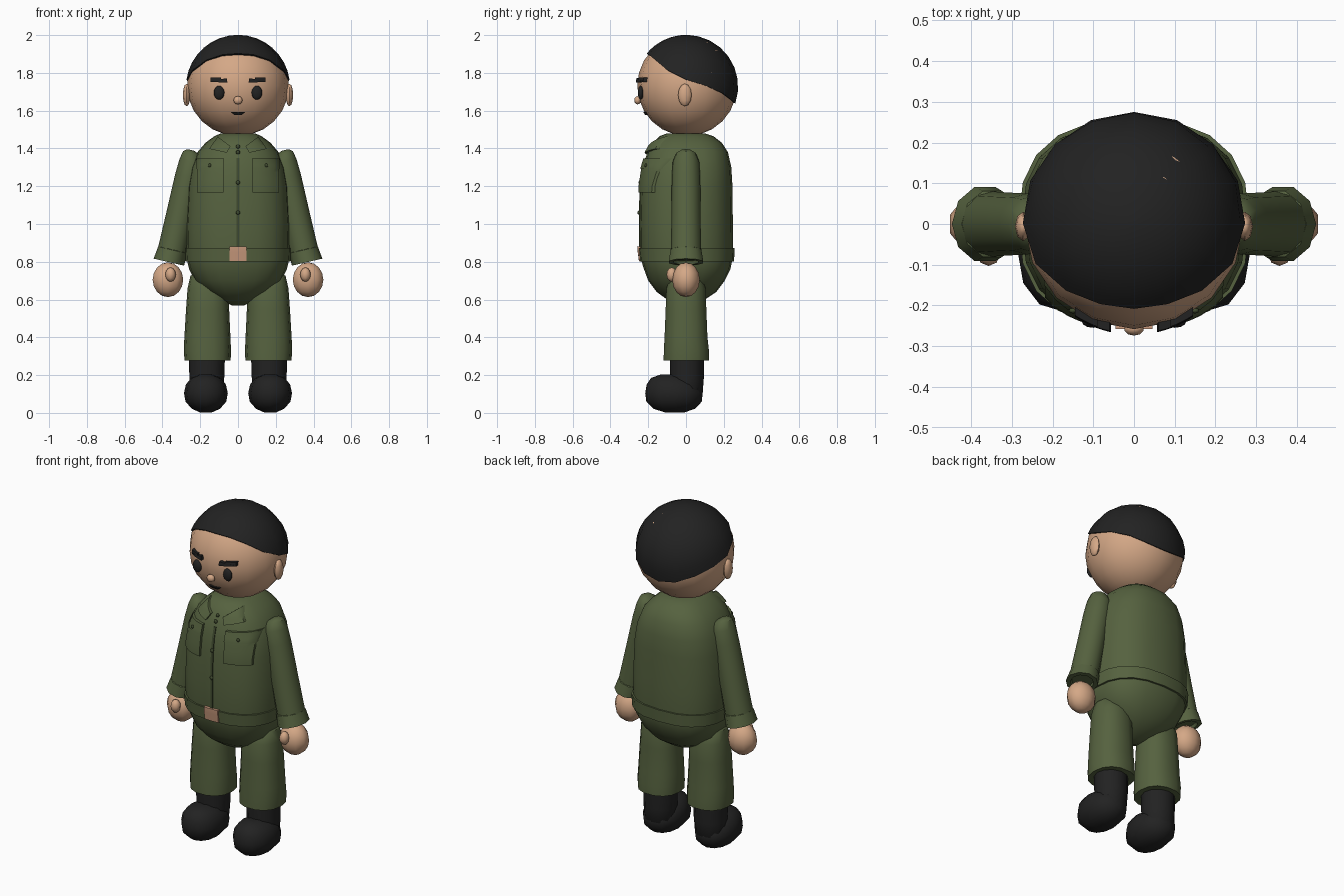
import bpy, bmesh, math
from mathutils import Matrix

if "Cube" in bpy.data.objects:
    bpy.data.objects.remove(bpy.data.objects["Cube"])


def material(name, rgb):
    m = bpy.data.materials.new(name)
    m.diffuse_color = (*rgb, 1)
    m.use_nodes = True
    m.node_tree.nodes["Principled BSDF"].inputs["Base Color"].default_value = m.diffuse_color
    return m


SKIN = material("skin", (0.66, 0.39, 0.24))
GREEN = material("uniform green", (0.092, 0.122, 0.05))
SEAM = material("dark green", (0.05, 0.068, 0.028))
BLACK = material("black", (0.016, 0.016, 0.016))
BRASS = material("buckle copper", (0.60, 0.33, 0.21))


def finish(name, bm, mat, angle=40):
    bmesh.ops.recalc_face_normals(bm, faces=bm.faces)
    me = bpy.data.meshes.new(name)
    bm.to_mesh(me)
    bm.free()
    me.materials.append(mat)
    me.shade_smooth()
    me.set_sharp_from_angle(angle=math.radians(angle))
    ob = bpy.data.objects.new(name, me)
    bpy.context.collection.objects.link(ob)
    return ob


def skin_rows(bm, rows):
    """Bridge closed rows of points and cap both ends."""
    vs = [[bm.verts.new(p) for p in r] for r in rows]
    n = len(vs[0])
    for a, b in zip(vs, vs[1:]):
        for i in range(n):
            j = (i + 1) % n
            bm.faces.new((a[i], a[j], b[j], b[i]))
    bm.faces.new(vs[0])
    bm.faces.new(vs[-1])


def loft(name, rings, mat, sides=16, power=2.0, tilt=0.0, side=1, angle=40):
    """Rings are (x, y, z, rx, ry); tilt leans the cross-sections about y."""
    bm, rows = bmesh.new(), []
    for x, y, z, rx, ry in rings:
        row = []
        for i in range(sides):
            a = 2 * math.pi * i / sides
            c, s = math.cos(a), math.sin(a)
            u = rx * math.copysign(abs(c) ** (2 / power), c)
            v = ry * math.copysign(abs(s) ** (2 / power), s)
            row.append((side * (x + u * math.cos(tilt)), y + v, z + u * math.sin(tilt)))
        rows.append(row)
    skin_rows(bm, rows)
    return finish(name, bm, mat, angle)


def ball(name, loc, size, mat, seg=16, rings=12, angle=60):
    bm = bmesh.new()
    bmesh.ops.create_uvsphere(bm, u_segments=seg, v_segments=rings, radius=1,
                              matrix=Matrix.Translation(loc) @ Matrix.Diagonal((*size, 1)))
    return finish(name, bm, mat, angle)


def lerp_table(table, t):
    for a, b in zip(table, table[1:]):
        if t <= b[0]:
            k = max(0, (t - a[0]) / (b[0] - a[0]))
            return [p + (q - p) * k for p, q in zip(a, b)]
    return list(table[-1])


# Torso outline: height, half width, front, back
TORSO = [(.568, .03, -.03, .03), (.60, .10, -.10, .10), (.64, .165, -.155, .16),
         (.70, .23, -.20, .205), (.76, .258, -.222, .235), (.80, .268, -.235, .243),
         (.87, .275, -.244, .249), (1.0, .276, -.246, .248), (1.2, .266, -.242, .246),
         (1.3, .248, -.228, .24), (1.38, .215, -.205, .222), (1.43, .172, -.176, .19),
         (1.465, .125, -.14, .145), (1.48, .09, -.10, .10)]
POWER = 2.5


def torso_ring(z, grow=0.0):
    _, w, f, b = lerp_table(TORSO, z)
    return (0, (f + b) / 2, z, w + grow, (b - f) / 2 + grow)


def torso_front(x, z):
    _, cy, _, rx, ry = torso_ring(z)
    return cy - ry * max(0, 1 - (abs(x) / rx) ** POWER) ** (1 / POWER)


HEAD = (0, .006, 1.732)
HEAD_R = .266


def head_front(x, z):
    return HEAD[1] - math.sqrt(max(0, HEAD_R ** 2 - x * x - (z - HEAD[2]) ** 2))


def panel(name, corners, surf, thick, mat, side=1, sink=.01, n=5):
    """Plate that follows a surface; corners are four (x, z) points in order."""
    bm = bmesh.new()
    (a, b, c, d), grids = corners, []
    for off in (-thick, sink):
        g = {}
        for i in range(n + 1):
            for j in range(n + 1):
                u, v = i / n, j / n
                x, z = [(a[k] * (1 - u) + b[k] * u) * (1 - v) +
                        (d[k] * (1 - u) + c[k] * u) * v for k in (0, 1)]
                g[i, j] = bm.verts.new((side * x, surf(x, z) + off, z))
        for i in range(n):
            for j in range(n):
                bm.faces.new((g[i, j], g[i + 1, j], g[i + 1, j + 1], g[i, j + 1]))
        grids.append(g)
    rim = ([(i, 0) for i in range(n)] + [(n, j) for j in range(n)] +
           [(i, n) for i in range(n, 0, -1)] + [(0, j) for j in range(n, 0, -1)])
    f, k = grids
    for p, q in zip(rim, rim[1:] + rim[:1]):
        bm.faces.new((f[p], f[q], k[q], k[p]))
    return finish(name, bm, mat)


def rect(x0, x1, z0, z1):
    return [(x0, z0), (x1, z0), (x1, z1), (x0, z1)]


# Jacket body with belt
loft("torso", [torso_ring(r[0]) for r in TORSO], GREEN, 20, POWER)
loft("belt", [torso_ring(z, g) for z, g in
              ((.802, -.01), (.802, .011), (.873, .009), (.873, -.01))], GREEN, 20, POWER)
panel("buckle", rect(-.045, .045, .805, .88), torso_front, .014, BRASS)

# Front closure and buttons
panel("placket", rect(-.007, .007, .875, 1.35), torso_front, .004, SEAM, n=8)
for z in (1.06, 1.22, 1.38, 1.41):
    ball("button", (0, torso_front(0, z) - .004, z), (.011, .008, .011), SEAM, 8, 6)

# Head, nose and mouth
ball("head", HEAD, (HEAD_R + .004, HEAD_R - .002, HEAD_R), SKIN)
ball("nose", (0, -.256, 1.655), (.025, .018, .022), SKIN, 10, 6)
panel("mouth", [(-.02, 1.577), (.02, 1.577), (.037, 1.592), (-.037, 1.592)],
      head_front, .006, BLACK)

# Hair shell whose lower edge falls from forehead to nape
HAIRLINE = [(-.28, 1.93), (-.2, 1.90), (-.1, 1.815), (0, 1.765), (.1, 1.735),
            (.2, 1.69), (.28, 1.625)]
SEG, ROWS, R = 16, 8, .274
columns = []
for i in range(SEG):
    a = 2 * math.pi * i / SEG
    point = lambda t, r: (r * 1.005 * math.sin(t) * math.cos(a), .002 + r * math.sin(t) * math.sin(a),
                          1.727 + r * math.cos(t))
    end = .05
    while point(end, R)[2] > lerp_table(HAIRLINE, point(end, R)[1])[1]:
        end += .004
    columns.append([point(end * max(k, .15) / ROWS, R) for k in range(ROWS + 1)] +
                   [point(end, R - .02)])
bm = bmesh.new()
skin_rows(bm, [list(r) for r in zip(*columns)])
finish("hair", bm, BLACK)

ARM_TILT = math.radians(13)
for s in (-1, 1):
    # Face details
    ball("ear", (s * .272, -.006, 1.683), (.02, .036, .06), SKIN, 8, 6)
    ball("eye", (s * .1, head_front(.1, 1.695) - .002, 1.695), (.028, .015, .037), BLACK, 12, 8)
    panel("eyebrow", [(.056, 1.748), (.10, 1.75), (.145, 1.757), (.06, 1.772)],
          head_front, .012, BLACK, s)
    panel("eyebrow_tail", rect(.09, .145, 1.752, 1.775), head_front, .011, BLACK, s)

    # Collar flaps and chest pockets
    panel("collar_flap", [(.04, 1.412), (.06, 1.377), (.152, 1.398), (.108, 1.463)],
          torso_front, .017, GREEN, s)
    panel("pocket", rect(.078, .218, 1.168, 1.345), torso_front, .014, GREEN, s)
    panel("pocket_flap", rect(.075, .221, 1.29, 1.348), torso_front, .017, GREEN, s)
    ball("pocket_button", (s * .15, torso_front(.15, 1.31) - .018, 1.31), (.01, .007, .01), SEAM, 8, 6)

    # Sleeve and turned cuff
    loft("sleeve", [(.250, 0, 1.392, .018, .025), (.246, 0, 1.375, .046, .052),
                    (.245, 0, 1.33, .066, .07), (.262, 0, 1.25, .072, .075),
                    (.305, 0, 1.05, .075, .077), (.350, 0, .85, .077, .080)],
         GREEN, 12, 2, ARM_TILT, s)
    loft("cuff", [(.347, 0, .868, .066, .07), (.347, 0, .862, .078, .085),
                  (.366, 0, .798, .083, .096), (.366, 0, .798, .06, .07),
                  (.363, 0, .815, .055, .065)], GREEN, 10, 2, ARM_TILT, s)

    # Hand with thumb
    ball("hand", (s * .371, 0, .705), (.085, .073, .092), SKIN, 10, 8)
    ball("thumb", (s * .357, -.075, .732), (.028, .028, .038), SKIN, 8, 6)

    # Trouser leg with a rounded hip
    loft("trouser_leg", [(.155, 0, .75, .06, .05), (.157, 0, .725, .095, .082),
                         (.159, 0, .66, .108, .106), (.161, 0, .55, .114, .110),
                         (.162, 0, .40, .122, .116), (.162, .002, .33, .125, .122),
                         (.161, .002, .278, .122, .123), (.161, .002, .278, .1, .1)],
         GREEN, 14, 2.3, 0, s)

    # Boot shaft and rounded foot
    loft("boot_shaft", [(.165, .004, .30, .096, .09), (.165, .004, .18, .092, .09),
                        (.167, .002, .10, .088, .086), (.168, -.01, .05, .06, .06)],
         BLACK, 12, 2, 0, s)
    loft("boot_foot", [(.17, -.06, .002, .03, .05), (.17, -.062, .022, .075, .11),
                       (.17, -.063, .06, .108, .147), (.17, -.064, .105, .116, .152),
                       (.17, -.07, .15, .106, .138), (.17, -.085, .185, .078, .1),
                       (.17, -.095, .203, .03, .04)], BLACK, 12, 2.2, 0, s, 60)
